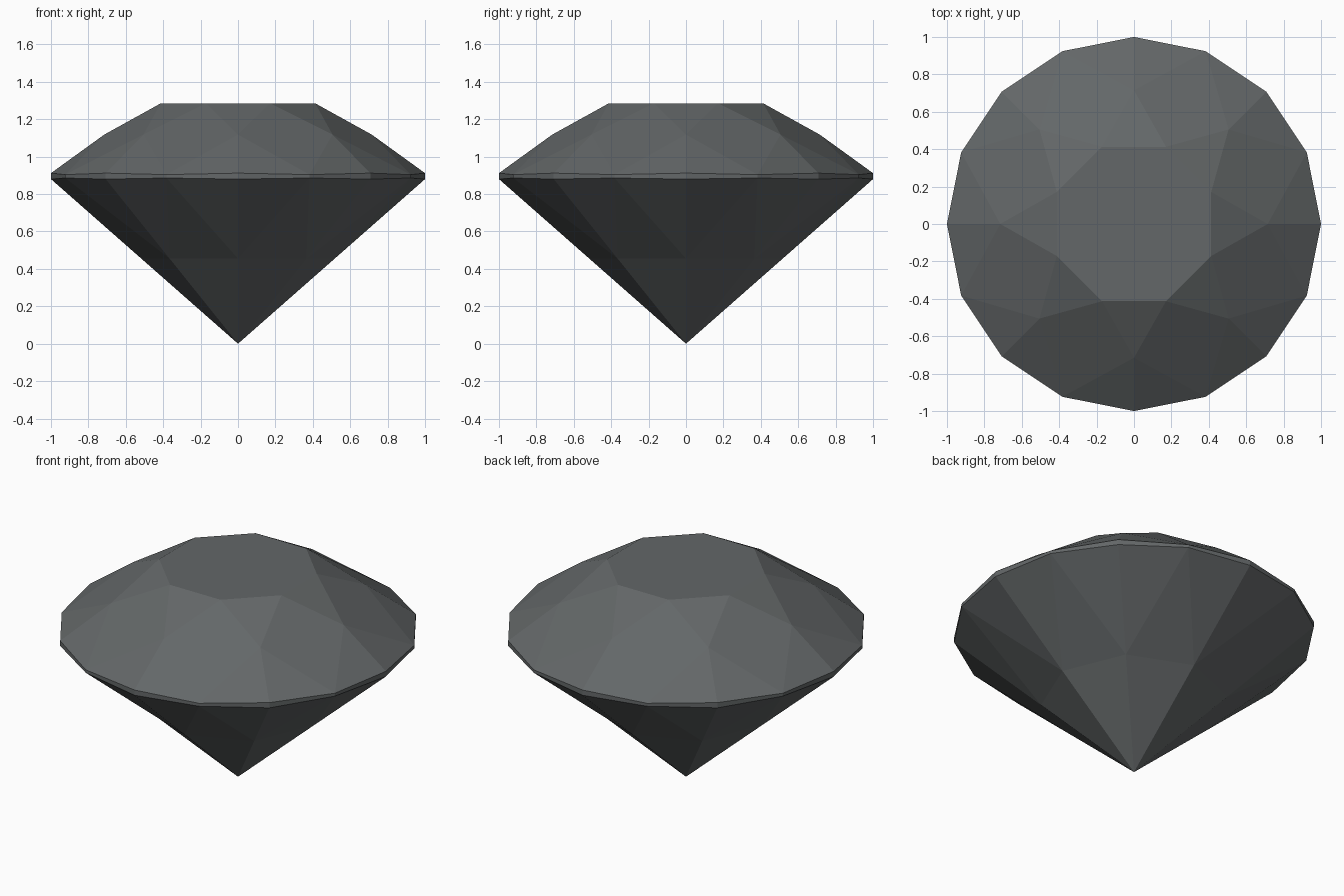
import bpy, math

if "Cube" in bpy.data.objects:
    bpy.data.objects.remove(bpy.data.objects["Cube"])

mat = bpy.data.materials.new("dark grey")
mat.diffuse_color = (0.125, 0.135, 0.138, 1)
mat.use_nodes = True
mat.node_tree.nodes["Principled BSDF"].inputs["Base Color"].default_value = mat.diffuse_color

verts, faces = [], []

def ring(count, radius, heights, offset=0.0):
    """Add a ring of points; heights alternate around the ring."""
    start = len(verts)
    for i in range(count):
        a = math.radians(offset) + 2 * math.pi * i / count
        verts.append((radius * math.cos(a), radius * math.sin(a), heights[i % len(heights)]))
    return [start + i for i in range(count)]

# Rings from top to bottom
table = ring(8, 0.447, [1.285], 22.5)
crown = ring(8, 0.715, [1.118])
upper = ring(16, 1.0, [0.912, 0.904])
lower = ring(16, 1.0, [0.88, 0.886])
pavilion = ring(8, 0.517, [0.455])
verts.append((0, 0, 0))
tip = len(verts) - 1

faces.append(table)
for i in range(8):
    n, e, o, en = (i + 1) % 8, 2 * i, 2 * i + 1, (2 * i + 2) % 16
    # Crown: star, kite and girdle facets
    faces.append((table[i - 1], crown[i], table[i]))
    faces.append((table[i], crown[i], upper[o], crown[n]))
    faces.append((crown[i], upper[e], upper[o]))
    faces.append((crown[n], upper[o], upper[en]))
    # Girdle band
    faces.append((upper[e], lower[e], lower[o], upper[o]))
    faces.append((upper[o], lower[o], lower[en], upper[en]))
    # Pavilion: girdle facets, fill and point
    faces.append((lower[e], pavilion[i], lower[o]))
    faces.append((lower[o], pavilion[n], lower[en]))
    faces.append((lower[o], pavilion[i], pavilion[n]))
    faces.append((pavilion[i], tip, pavilion[n]))

mesh = bpy.data.meshes.new("cut_gem")
mesh.from_pydata(verts, [], faces)
mesh.materials.append(mat)
mesh.update()
gem = bpy.data.objects.new("cut_gem", mesh)
bpy.context.collection.objects.link(gem)
